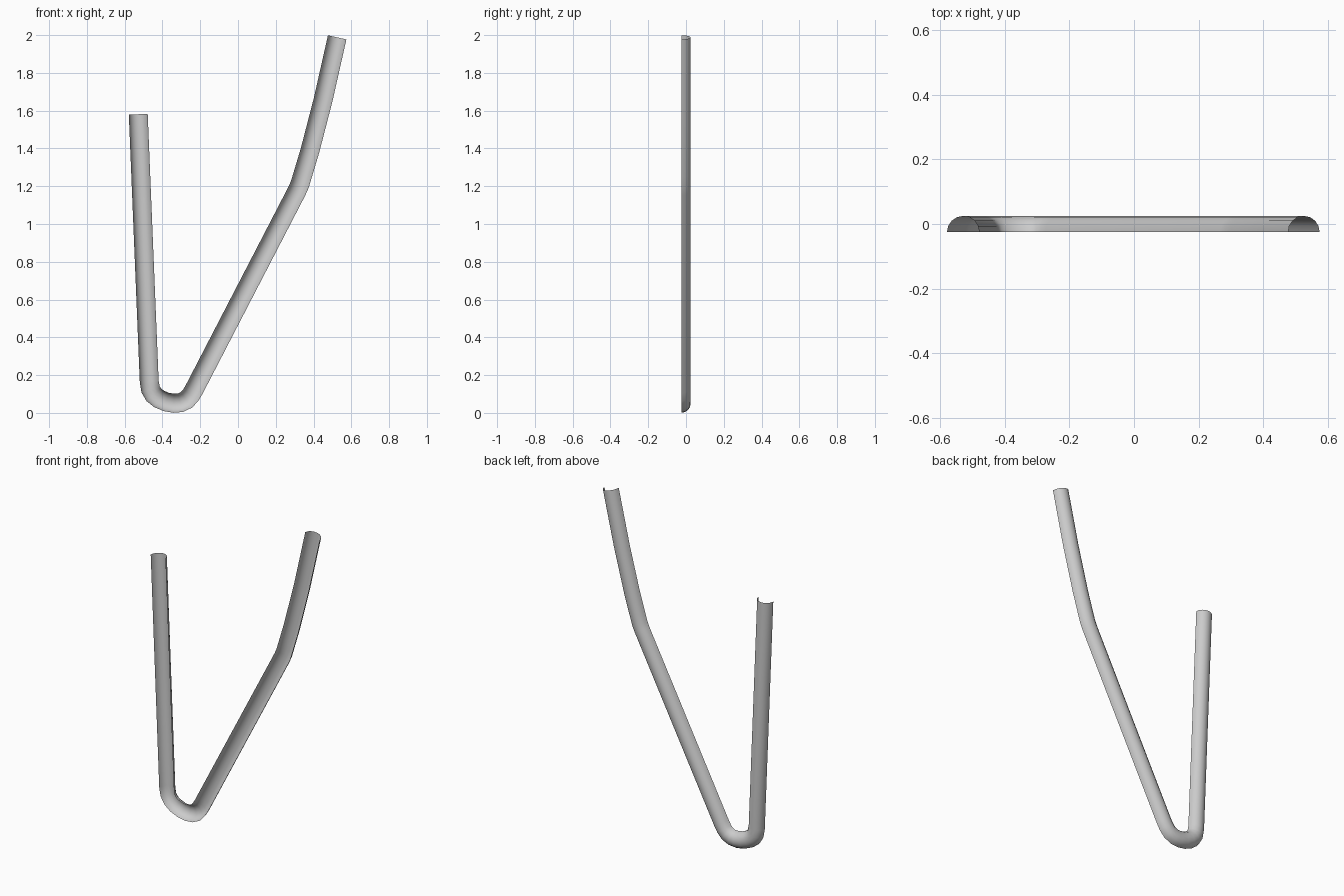
import bpy, bmesh, math
from mathutils import Vector

if "Cube" in bpy.data.objects:
    bpy.data.objects.remove(bpy.data.objects["Cube"])

# Centreline of the bent channel in the x-z plane
PATH = [(-0.528, 1.581), (-0.470, 0.165), (-0.463, 0.125), (-0.446, 0.096),
        (-0.418, 0.074), (-0.380, 0.058), (-0.340, 0.051), (-0.305, 0.054),
        (-0.273, 0.069), (-0.250, 0.094), (-0.230, 0.128),
        (0.312, 1.175), (0.327, 1.209), (0.344, 1.265), (0.380, 1.385),
        (0.450, 1.655), (0.525, 1.988)]
RADIUS = 0.05
SEGMENTS = 8


def sweep_half_round(name, path, radius, segments):
    pts = [Vector(p) for p in path]
    bm = bmesh.new()
    rings = []
    for i, p in enumerate(pts):
        a = (p - pts[i - 1]).normalized() if i > 0 else None
        b = (pts[i + 1] - p).normalized() if i < len(pts) - 1 else None
        a, b = a or b, b or a
        t = (a + b).normalized()
        side = Vector((t.y, -t.x)) / max(t.dot(a), 0.5)   # mitred offset
        ring = []
        for k in range(segments + 1):
            ang = math.pi * k / segments
            q = p + side * radius * math.cos(ang)
            ring.append(bm.verts.new((q.x, radius * math.sin(ang) - radius / 2, q.y)))
        rings.append(ring)
    for r, s in zip(rings, rings[1:]):
        for k in range(segments):
            bm.faces.new((r[k], r[k + 1], s[k + 1], s[k]))
    bm.normal_update()
    # Rounded back faces outward
    if sum(f.normal.y for f in bm.faces) < 0:
        bmesh.ops.reverse_faces(bm, faces=bm.faces[:])
    for f in bm.faces:
        f.smooth = True
    me = bpy.data.meshes.new(name)
    bm.to_mesh(me)
    bm.free()
    ob = bpy.data.objects.new(name, me)
    bpy.context.collection.objects.link(ob)
    return ob


# Open half-round channel, hollow side facing the front
sweep_half_round("bent_channel", PATH, RADIUS, SEGMENTS)
